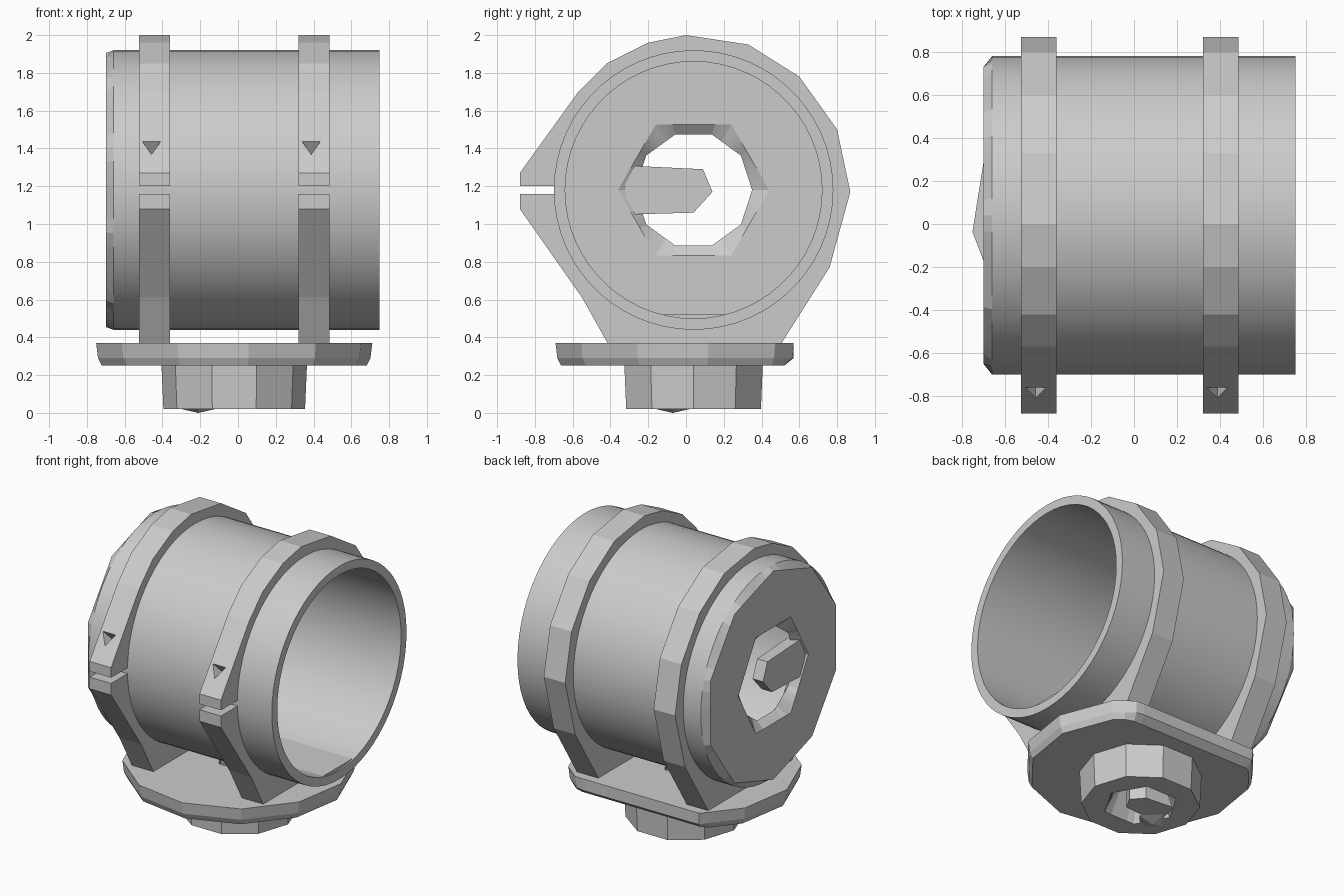
import bpy, bmesh
from math import pi, cos, sin, radians
from mathutils import Vector, Matrix

old = bpy.data.objects.get("Cube")
if old:
    bpy.data.objects.remove(old, do_unlink=True)

GREY = (0.6, 0.6, 0.6, 1.0)
mat = bpy.data.materials.new("plain grey")
mat.use_nodes = True
mat.diffuse_color = GREY
mat.node_tree.nodes["Principled BSDF"].inputs["Base Color"].default_value = GREY

N = 60                      # points per ring
CX, CY, CZ = -0.02, 0.04, 1.18   # base centre x, shared centre y, tube axis height


def finish(name, bm):
    bmesh.ops.recalc_face_normals(bm, faces=bm.faces)
    mesh = bpy.data.meshes.new(name)
    bm.to_mesh(mesh)
    bm.free()
    mesh.materials.append(mat)
    obj = bpy.data.objects.new(name, mesh)
    bpy.context.collection.objects.link(obj)
    return obj


def place(axis, a, b, h):
    return Vector((h, a, b)) if axis == "x" else Vector((a, b, h))


def ring(axis, sides, r, h, shift=0, back=9):
    """Regular polygon outline sampled with N points, cut straight at y = back."""
    pts = []
    for i in range(N):
        t = 2 * pi * i / N
        local = 2 * pi * ((i - shift) % (N // sides)) / N - pi / sides
        d = r * cos(pi / sides) / cos(local)
        if axis == "x":
            p = place(axis, CY + d * cos(t), CZ + d * sin(t), h)
        else:
            p = place(axis, CX + d * cos(t), min(back, CY + d * sin(t)), h)
        pts.append(p)
    return pts


def loft(name, rings):
    """Skin the rings in order and join the last to the first."""
    bm = bmesh.new()
    loops = [[bm.verts.new(p) for p in r] for r in rings]
    for a, b in zip(loops, loops[1:] + loops[:1]):
        for i in range(N):
            j = (i + 1) % N
            bm.faces.new((a[i], a[j], b[j], b[i]))
    return finish(name, bm)


def prism(name, axis, pts, lo, hi):
    bm = bmesh.new()
    a = [bm.verts.new(place(axis, u, v, lo)) for u, v in pts]
    b = [bm.verts.new(place(axis, u, v, hi)) for u, v in pts]
    bm.faces.new(a)
    bm.faces.new(b)
    for i in range(len(pts)):
        j = (i + 1) % len(pts)
        bm.faces.new((a[i], a[j], b[j], b[i]))
    return finish(name, bm)


def cone(name, sides, r, depth, centre, direction):
    bm = bmesh.new()
    turn = Vector(direction).to_track_quat("Z", "Y").to_matrix().to_4x4()
    m = Matrix.Translation(centre) @ turn @ Matrix.Rotation(pi, 4, "Z")
    bmesh.ops.create_cone(bm, cap_ends=True, segments=sides, radius1=r,
                          radius2=0, depth=depth, matrix=m)
    return finish(name, bm)


# Hollow barrel: open on one end, faceted end cap with a hexagonal opening
barrel = loft("barrel", [
    ring("x", N, 0.74, 0.75),
    ring("x", N, 0.74, -0.66),
    ring("x", 10, 0.725, -0.70, 3),
    ring("x", 6, 0.385, -0.70),
    ring("x", 10, 0.31, -0.64),
    ring("x", 6, 0.40, -0.60),
    ring("x", N, 0.68, -0.60),
    ring("x", N, 0.68, 0.75),
])
bpy.ops.object.select_all(action="DESELECT")
barrel.select_set(True)
bpy.context.view_layer.objects.active = barrel
bpy.ops.object.shade_smooth_by_angle(angle=radians(8))

# Tongue in the end opening, and the flat inside the barrel floor
prism("cap_tongue", "x",
      [(-0.33, 1.31), (0.09, 1.29), (0.14, 1.17), (0.04, 1.06), (-0.31, 1.05)],
      -0.69, -0.61)
prism("barrel_floor_flat", "x",
      [(-0.13, 0.52), (0.22, 0.52), (0.17, 0.47), (-0.09, 0.47)], -0.3, 0.74)

# Split clamp bands with ears at the front and feet on the base
outer = [(-0.70, 1.20), (-0.88, 1.20), (-0.88, 1.27), (-0.57, 1.70),
         (-0.42, 1.85), (-0.20, 1.96), (0.0, 2.0), (0.33, 1.95),
         (0.60, 1.78), (0.80, 1.50), (0.87, 1.17), (0.76, 0.77),
         (0.50, 0.36), (-0.41, 0.36), (-0.55, 0.61), (-0.88, 1.08),
         (-0.88, 1.16), (-0.70, 1.16)]
inner = []
for i in range(49):
    t = radians(-178 + 356 * i / 48)
    inner.append((CY + 0.73 * cos(t), CZ + 0.73 * sin(t)))

for label, lo, hi in (("right", -0.525, -0.36), ("left", 0.32, 0.485)):
    band = prism(label + "_clamp_band", "x", outer + inner, lo, hi)
    # Screw recess in the upper ear
    cutter = cone("recess_cutter", 3, 0.095, 0.13,
                  ((lo + hi) / 2 - 0.015, -0.765, 1.407), (0, 0.81, -0.58))
    cutter.hide_render = True
    mod = band.modifiers.new("recess", "BOOLEAN")
    mod.operation = "DIFFERENCE"
    mod.solver = "EXACT"
    mod.object = cutter
    bpy.context.view_layer.objects.active = band
    bpy.ops.object.modifier_apply(modifier=mod.name)
    bpy.data.objects.remove(cutter, do_unlink=True)

# Base flange with a straight back edge, and the hollow boss under it
loft("base_flange_and_boss", [
    ring("z", 12, 0.735, 0.37, 1, 0.57),
    ring("z", 12, 0.725, 0.29, 1, 0.57),
    ring("z", 12, 0.705, 0.25, 1, 0.52),
    ring("z", 10, 0.385, 0.25),
    ring("z", 10, 0.375, 0.02),
    ring("z", 6, 0.24, 0.02),
    ring("z", 10, 0.15, 0.18),
    ring("z", 6, 0.14, 0.37),
])
prism("boss_tongue", "z",
      [(-0.24, -0.07), (0.02, -0.05), (0.07, 0.04), (0.0, 0.12), (-0.22, 0.14)],
      0.03, 0.18)
cone("boss_nib", 4, 0.11, 0.025, (-0.21, -0.07, 0.0125), (0, 0, -1))
